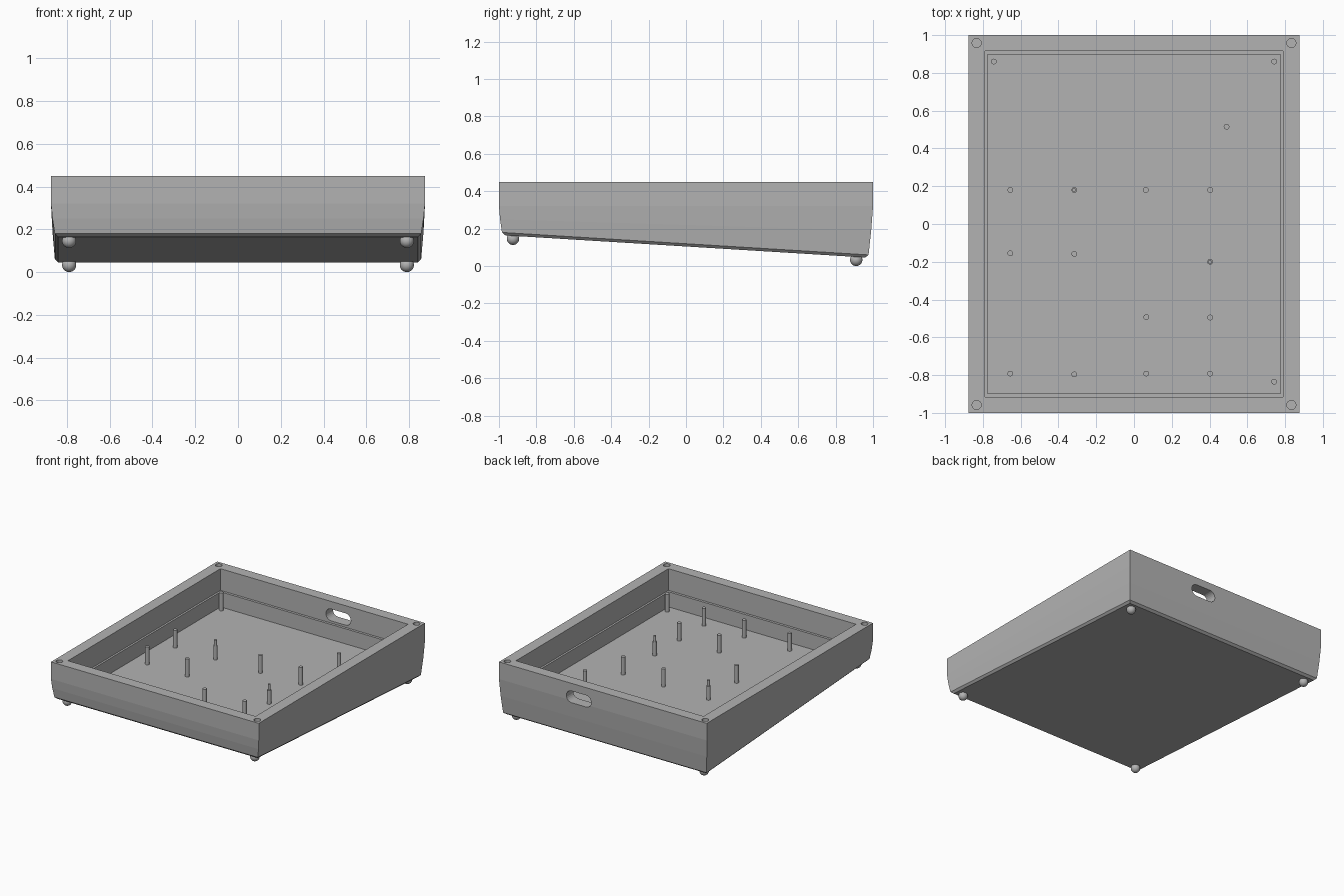
import bpy, bmesh, math
from mathutils import Matrix, Vector

cube = bpy.data.objects.get("Cube")
if cube:
    bpy.data.objects.remove(cube, do_unlink=True)

grey = bpy.data.materials.new("plain_grey")
grey.use_nodes = True
grey.diffuse_color = (0.45, 0.45, 0.45, 1)
grey.node_tree.nodes["Principled BSDF"].inputs["Base Color"].default_value = (0.45, 0.45, 0.45, 1)


def make(name, bm, smooth=False):
    bmesh.ops.recalc_face_normals(bm, faces=bm.faces)
    mesh = bpy.data.meshes.new(name)
    bm.to_mesh(mesh)
    bm.free()
    mesh.materials.append(grey)
    obj = bpy.data.objects.new(name, mesh)
    bpy.context.collection.objects.link(obj)
    if smooth:
        bpy.ops.object.select_all(action='DESELECT')
        bpy.context.view_layer.objects.active = obj
        obj.select_set(True)
        bpy.ops.object.shade_smooth_by_angle(angle=math.radians(35))
    return obj


def cylinder(bm, x, y, z0, z1, r, sides=24):
    bmesh.ops.create_cone(bm, cap_ends=True, segments=sides, radius1=r, radius2=r,
                          depth=z1 - z0, matrix=Matrix.Translation((x, y, (z0 + z1) / 2)))


W, D, TOP, FLOOR = 0.875, 1.0, 0.45, 0.17
LEDGE = 0.285


# Tray shell: rings from the sloping underside, up the outside, down the inside
def ring(x, y_front, y_back, z_front, z_back):
    return [(-x, -y_front, z_front), (x, -y_front, z_front),
            (x, y_back, z_back), (-x, y_back, z_back)]


rings = [
    ring(W - 0.033, D - 0.035, D - 0.042, 0.164, 0.046),
    ring(W - 0.018, D - 0.016, D - 0.024, 0.18, 0.06),
    ring(W - 0.007, D - 0.006, D - 0.01, 0.25, 0.19),
    ring(W, D, D, 0.32, 0.32),
    ring(W, D, D, TOP, TOP),
    ring(0.79, 0.917, 0.917, TOP, TOP),
    ring(0.79, 0.917, 0.917, LEDGE, LEDGE),
    ring(0.775, 0.898, 0.898, LEDGE, LEDGE),
    ring(0.775, 0.898, 0.898, FLOOR, FLOOR),
]
bm = bmesh.new()
loops = [[bm.verts.new(p) for p in r] for r in rings]
for a, b in zip(loops, loops[1:]):
    for i in range(4):
        j = (i + 1) % 4
        bm.faces.new((a[i], a[j], b[j], b[i]))
bm.faces.new(loops[0])
bm.faces.new(loops[-1])
shell = make("tray_shell", bm)

# Cutters: screw holes in the rim corners and a cable slot in the back wall
bm = bmesh.new()
for sx in (-1, 1):
    for sy in (-1, 1):
        cylinder(bm, sx * 0.833, sy * 0.958, TOP - 0.1, TOP + 0.05, 0.024)
hole_cutter = make("screw_hole_cutter", bm)

bm = bmesh.new()
outline = []
for i in range(26):
    side = 1 if i < 13 else -1
    a = -math.pi / 2 + math.pi * (i % 13) / 12 + (0 if side > 0 else math.pi)
    outline.append(bm.verts.new((0.203 + side * 0.06 + 0.045 * math.cos(a), 0.87,
                                 0.347 + 0.045 * math.sin(a))))
face = bm.faces.new(outline)
out = bmesh.ops.extrude_face_region(bm, geom=[face])
bmesh.ops.translate(bm, vec=Vector((0, 0.2, 0)),
                    verts=[v for v in out["geom"] if isinstance(v, bmesh.types.BMVert)])
slot_cutter = make("cable_slot_cutter", bm)

for cutter in (hole_cutter, slot_cutter):
    cutter.hide_render = True
    mod = shell.modifiers.new(cutter.name, 'BOOLEAN')
    mod.operation = 'DIFFERENCE'
    mod.solver = 'EXACT'
    mod.object = cutter
bpy.context.view_layer.update()
baked = bpy.data.meshes.new_from_object(
    shell.evaluated_get(bpy.context.evaluated_depsgraph_get()))
shell.modifiers.clear()
shell.data = baked
for cutter in (hole_cutter, slot_cutter):
    bpy.data.objects.remove(cutter, do_unlink=True)

# Standoff posts on the floor
posts = [(-0.742, 0.86), (0.742, 0.86), (0.49, 0.515), (-0.655, 0.18), (0.063, 0.18),
         (0.403, 0.18), (-0.655, -0.155), (-0.316, -0.158), (0.065, -0.493),
         (0.403, -0.495), (-0.655, -0.792), (-0.316, -0.796), (0.065, -0.792),
         (0.403, -0.792), (0.742, -0.835)]
bm = bmesh.new()
for x, y in posts:
    cylinder(bm, x, y, FLOOR - 0.003, 0.305, 0.015)
make("standoff_posts", bm, smooth=True)

# Two locating posts with a narrower tip
bm = bmesh.new()
for x, y in [(-0.316, 0.18), (0.403, -0.2)]:
    cylinder(bm, x, y, FLOOR - 0.003, 0.275, 0.015)
    cylinder(bm, x, y, 0.27, 0.318, 0.01)
make("locating_posts", bm, smooth=True)

# Round feet under each corner
for name, y, z in (("front", -0.925, 0.146), ("back", 0.91, 0.033)):
    for side, sx in (("left", 1), ("right", -1)):
        bm = bmesh.new()
        bmesh.ops.create_uvsphere(bm, u_segments=24, v_segments=16, radius=0.033,
                                  matrix=Matrix.Translation((sx * 0.79, y, z)))
        make(f"{name}_{side}_foot", bm, smooth=True)
